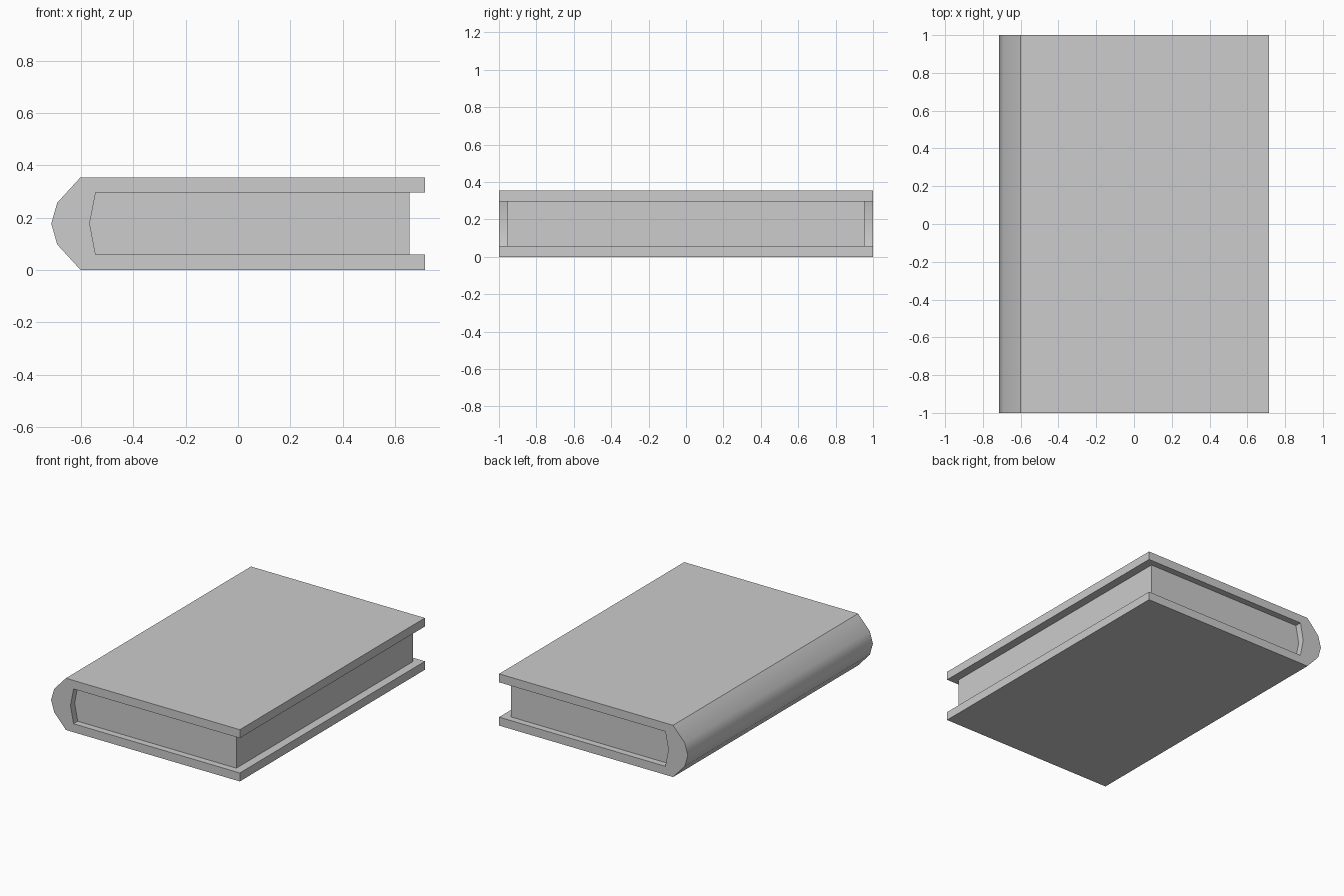
import bpy
import bmesh
import math

cube = bpy.data.objects.get("Cube")
if cube:
    bpy.data.objects.remove(cube, do_unlink=True)

grey = bpy.data.materials.new("plain_grey")
grey.use_nodes = True
colour = (0.604, 0.604, 0.604, 1)
grey.diffuse_color = colour
grey.node_tree.nodes["Principled BSDF"].inputs["Base Color"].default_value = colour

HEIGHT = 0.354
MID = HEIGHT / 2


def mirrored(half):
    """Complete a lower half profile (x, z) by mirroring it about mid height."""
    upper = [(x, HEIGHT - z) for x, z in reversed(half) if z < MID]
    return half + upper


def extrude_profile(name, profile, half_length):
    """Extrude an x-z outline along y, both ways from the centre."""
    bm = bmesh.new()
    verts = [bm.verts.new((x, -half_length, z)) for x, z in profile]
    face = bm.faces.new(verts)
    moved = bmesh.ops.extrude_face_region(bm, geom=[face])["geom"]
    bmesh.ops.translate(bm, vec=(0, 2 * half_length, 0),
                        verts=[v for v in moved if isinstance(v, bmesh.types.BMVert)])
    bmesh.ops.recalc_face_normals(bm, faces=bm.faces)
    mesh = bpy.data.meshes.new(name)
    bm.to_mesh(mesh)
    bm.free()
    mesh.materials.append(grey)
    obj = bpy.data.objects.new(name, mesh)
    bpy.context.collection.objects.link(obj)
    bpy.ops.object.select_all(action="DESELECT")
    obj.select_set(True)
    bpy.context.view_layer.objects.active = obj
    bpy.ops.object.shade_smooth_by_angle(angle=math.radians(40))
    return obj


# Cover: two boards joined by a rounded spine, open at the fore edge
outer = mirrored([(0.714, 0), (-0.602, 0), (-0.691, 0.097), (-0.714, MID)])
inner = mirrored([(0.714, 0.058), (-0.544, 0.058), (-0.567, MID)])
extrude_profile("cover", outer + inner[::-1], 1.0)

# Page block: fills the cover, set back from its three open edges
pages = mirrored([(0.656, 0.058), (-0.544, 0.058), (-0.567, MID)])
extrude_profile("page_block", pages, 0.955)
